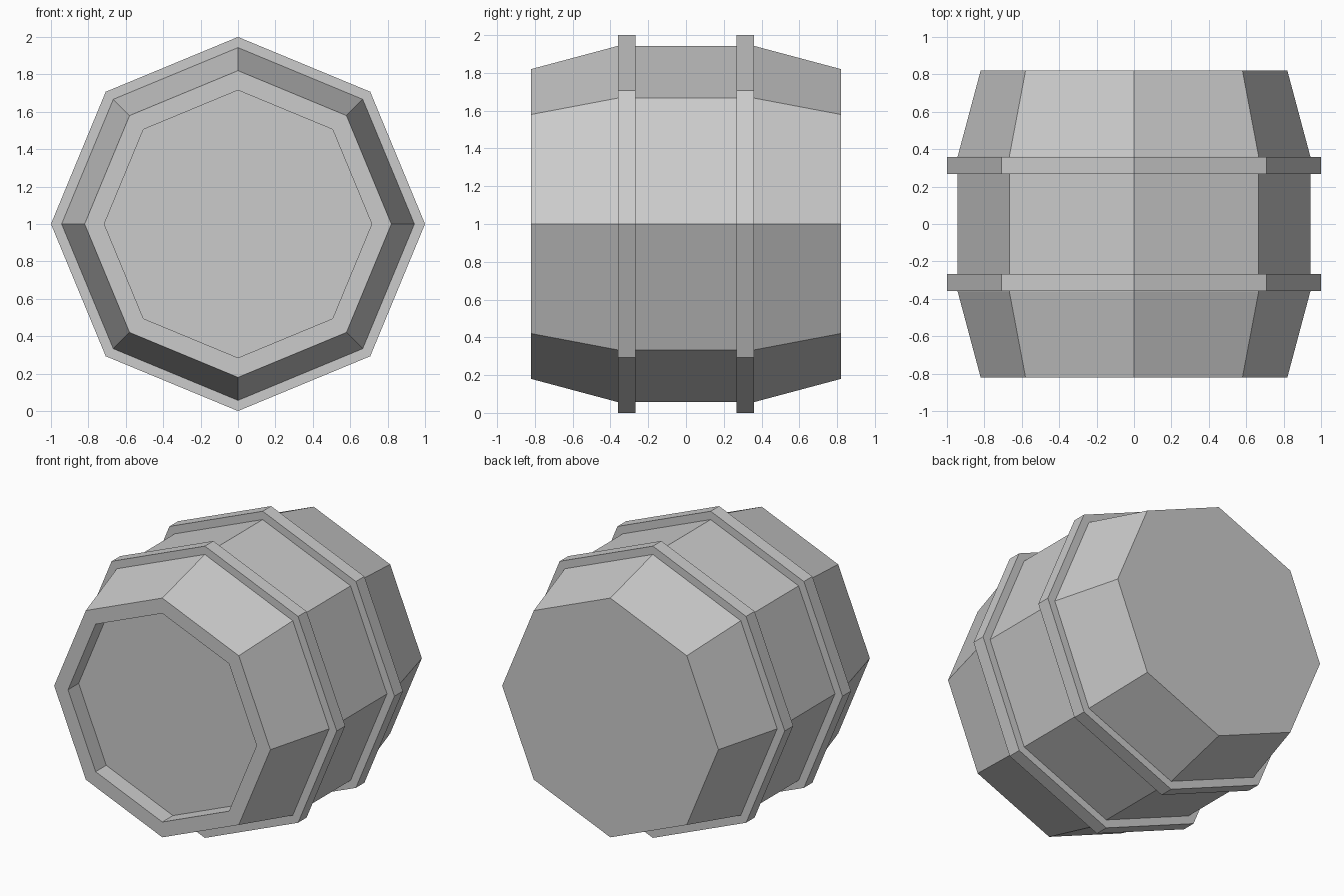
import bpy
import bmesh
from math import cos, sin, pi

if "Cube" in bpy.data.objects:
    bpy.data.objects.remove(bpy.data.objects["Cube"])

SIDES = 8
CENTRE_Z = 1.0


def lathe(name, profile, caps=False, closed=False):
    """Sweep (radius, y) points around the barrel's horizontal axis."""
    bm = bmesh.new()
    rings = [[bm.verts.new((r * cos(2 * pi * i / SIDES), y,
                            CENTRE_Z + r * sin(2 * pi * i / SIDES)))
              for i in range(SIDES)] for r, y in profile]
    pairs = list(zip(rings, rings[1:]))
    if closed:
        pairs.append((rings[-1], rings[0]))
    for a, b in pairs:
        for i in range(SIDES):
            j = (i + 1) % SIDES
            bm.faces.new((a[i], a[j], b[j], b[i]))
    if caps:
        bm.faces.new(rings[0])
        bm.faces.new(rings[-1])
    bmesh.ops.recalc_face_normals(bm, faces=bm.faces)
    mesh = bpy.data.meshes.new(name)
    bm.to_mesh(mesh)
    bm.free()
    obj = bpy.data.objects.new(name, mesh)
    bpy.context.collection.objects.link(obj)
    return obj


# Barrel body: recessed front lid, tapered ends, flat solid back
lathe("barrel_body", [
    (0.715, -0.705), (0.715, -0.82), (0.82, -0.82),
    (0.943, -0.36), (0.943, 0.36), (0.82, 0.82),
], caps=True)

# Two raised hoops
for name, side in (("front_hoop", -1), ("back_hoop", 1)):
    lathe(name, [(0.94, side * 0.267), (1.0, side * 0.267),
                 (1.0, side * 0.359), (0.94, side * 0.359)], closed=True)
